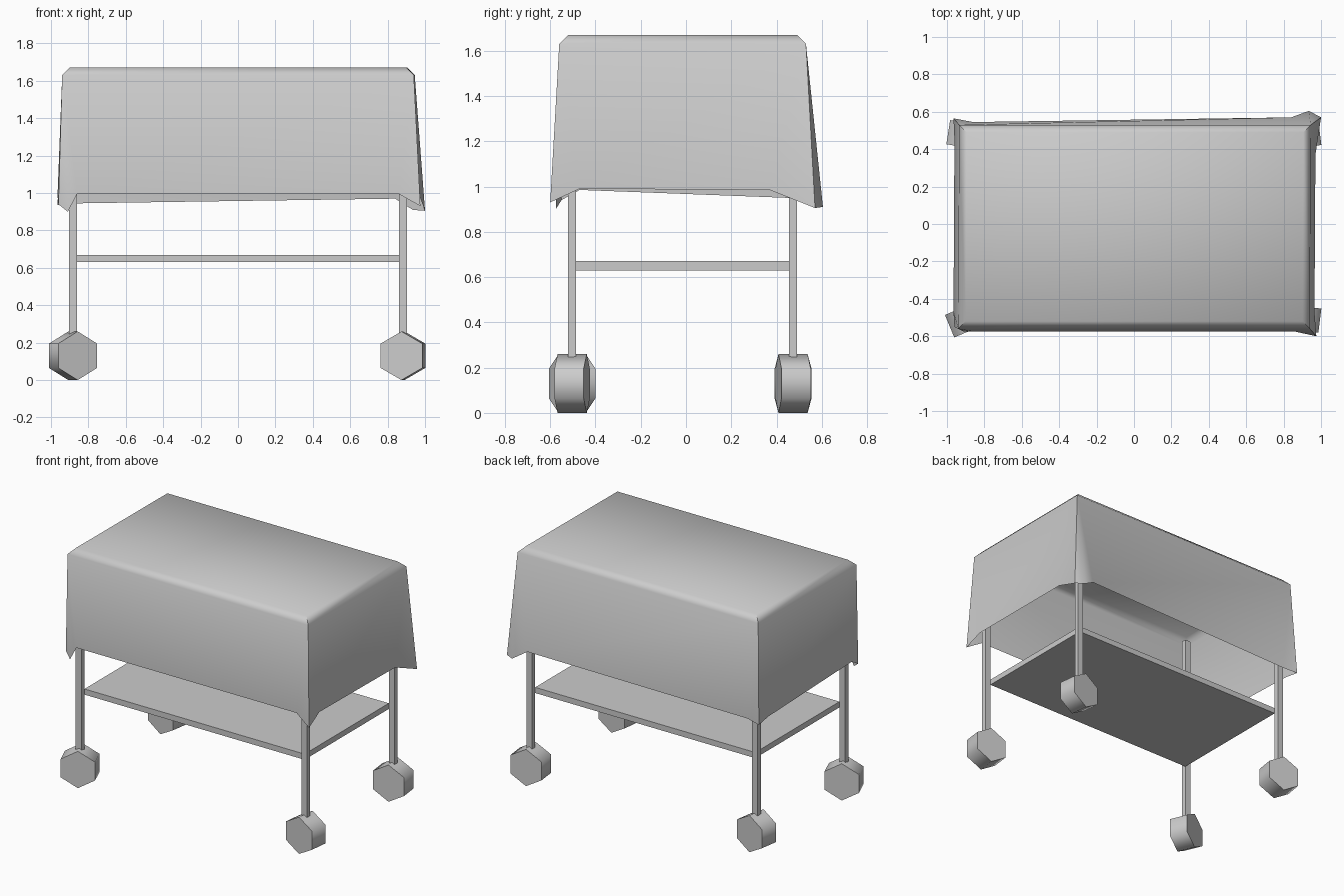
import bpy, bmesh, math
from mathutils import Matrix, Vector

if "Cube" in bpy.data.objects:
    bpy.data.objects.remove(bpy.data.objects["Cube"], do_unlink=True)

grey = bpy.data.materials.new("light_grey")
grey.use_nodes = True
grey.diffuse_color = (0.6, 0.6, 0.6, 1)
grey.node_tree.nodes["Principled BSDF"].inputs["Base Color"].default_value = (0.6, 0.6, 0.6, 1)


def finish(bm, name, angle=None):
    """Turn a bmesh into a named, coloured object."""
    bmesh.ops.recalc_face_normals(bm, faces=bm.faces)
    mesh = bpy.data.meshes.new(name)
    bm.to_mesh(mesh)
    bm.free()
    mesh.materials.append(grey)
    obj = bpy.data.objects.new(name, mesh)
    bpy.context.collection.objects.link(obj)
    if angle:
        bpy.ops.object.select_all(action='DESELECT')
        obj.select_set(True)
        bpy.context.view_layer.objects.active = obj
        bpy.ops.object.shade_smooth_by_angle(angle=math.radians(angle))
    return obj


def box(name, low, high):
    low, high = Vector(low), Vector(high)
    bm = bmesh.new()
    bmesh.ops.create_cube(bm, size=1, matrix=Matrix.Translation((low + high) / 2)
                          @ Matrix.Diagonal((*(high - low), 1)))
    return finish(bm, name)


def wheel(name, x, y, turn):
    """Six-sided wheel standing on a point, swivelled about the upright axis."""
    bm = bmesh.new()
    place = (Matrix.Translation((x, y, 0.13)) @ Matrix.Rotation(math.radians(turn), 4, 'Z')
             @ Matrix.Rotation(math.pi / 2, 4, 'X'))
    bmesh.ops.create_cone(bm, cap_ends=True, segments=6, radius1=0.13, radius2=0.13, depth=0.13)
    # Stand the hexagon on a point whatever its starting vertex
    v = max(bm.verts, key=lambda p: p.co.y).co
    lean = math.atan2(v.y, v.x) - math.pi / 2
    bmesh.ops.transform(bm, matrix=place @ Matrix.Rotation(-lean, 4, 'Z'), verts=bm.verts)
    return finish(bm, name, 65)


# Draped cloth: each corner hangs as a fan from the shoulder to the hem points
top, shoulder = 1.67, 1.63
corners = [
    ((0.94, -0.56), [(0.86, -0.575, 0.995), (0.975, -0.6, 0.93), (0.965, -0.47, 0.99)]),
    ((0.945, 0.53), [(0.97, 0.37, 0.985), (1.0, 0.57, 0.905), (0.935, 0.605, 0.91),
                     (0.84, 0.57, 0.97)]),
    ((-0.935, 0.53), [(-0.86, 0.545, 0.945), (-0.965, 0.565, 0.935), (-0.96, 0.45, 0.95)]),
    ((-0.94, -0.56), [(-0.965, -0.47, 0.985), (-0.96, -0.55, 0.94), (-0.91, -0.575, 0.9),
                      (-0.86, -0.575, 0.995)]),
]
bm = bmesh.new()
crown, rim, hems = [], [], []
for (x, y), hem in corners:
    crown.append(bm.verts.new((x - math.copysign(0.04, x), y - math.copysign(0.04, y), top)))
    rim.append(bm.verts.new((x, y, shoulder)))
    hems.append([bm.verts.new(p) for p in hem])
bm.faces.new(crown)
for i in range(4):
    j = (i + 1) % 4
    bm.faces.new((rim[i], rim[j], crown[j], crown[i]))
    bm.faces.new((hems[i][-1], hems[j][0], rim[j], rim[i]))
    for a, b in zip(hems[i], hems[i][1:]):
        bm.faces.new((a, b, rim[i]))
finish(bm, "cloth_cover", 50)

# Legs and swivelled wheels
front, back, side = -0.503, 0.473, 0.882
for name, x, y, turn in (("front_left", side, front, -7), ("back_left", side, back, 7),
                         ("back_right", -side, back, -9), ("front_right", -side, front, 22.6)):
    box(name + "_leg", (x - 0.022, y - 0.018, 0.24), (x + 0.022, y + 0.018, 1.62))
    wheel(name + "_wheel", x, y, turn)

# Lower shelf between the legs
box("lower_shelf", (-0.86, front + 0.018, 0.63), (0.86, back - 0.018, 0.67))
